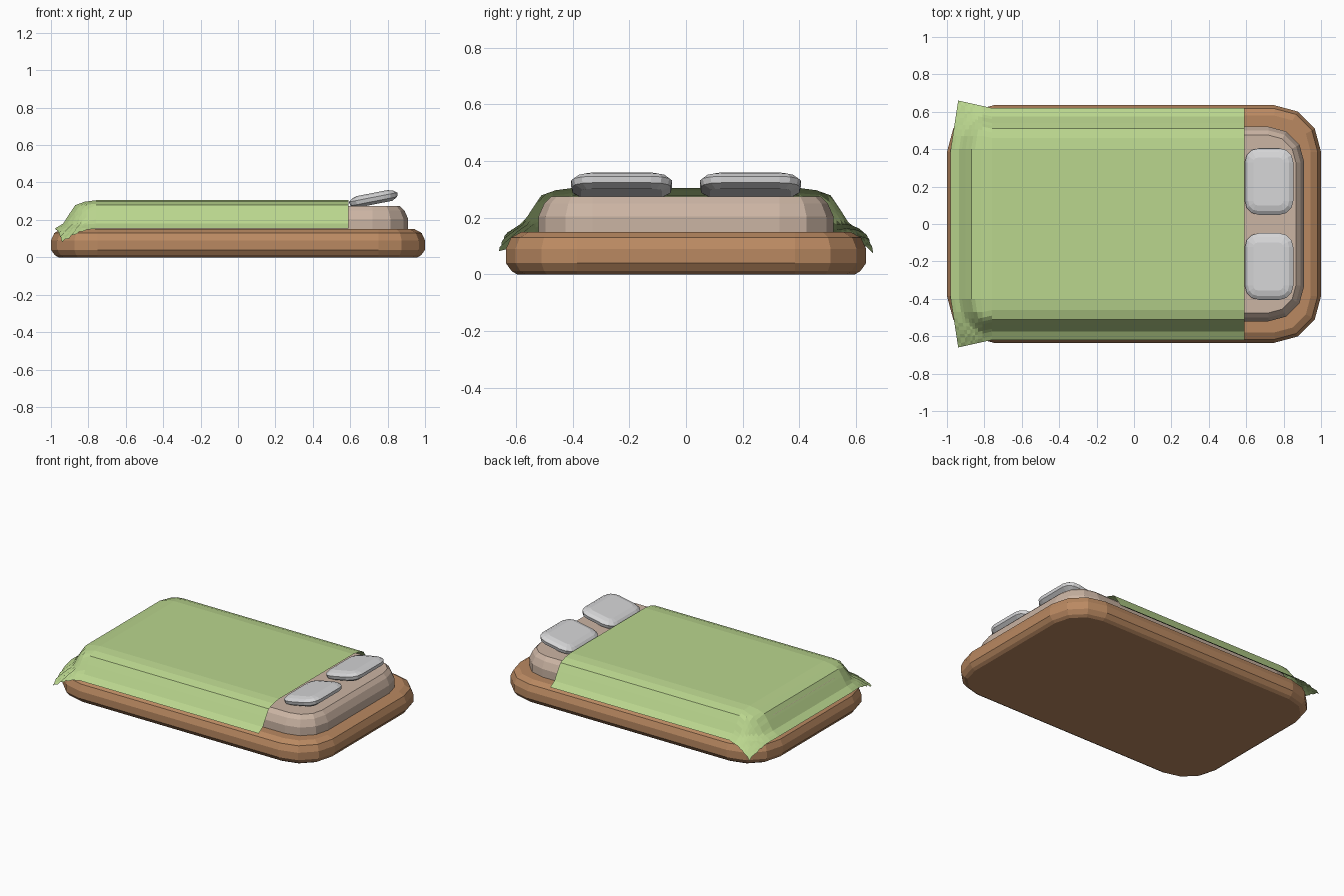
import bpy, bmesh, math

cube = bpy.data.objects.get("Cube")
if cube:
    bpy.data.objects.remove(cube)


def material(name, rgb):
    m = bpy.data.materials.new(name)
    m.use_nodes = True
    m.diffuse_color = (*rgb, 1)
    m.node_tree.nodes["Principled BSDF"].inputs["Base Color"].default_value = (*rgb, 1)
    return m


wood = material("warm wood", (0.49, 0.25, 0.12))
linen = material("beige linen", (0.60, 0.46, 0.37))
cotton = material("white cotton", (0.66, 0.66, 0.67))
cloth = material("green cloth", (0.49, 0.67, 0.27))


def add_object(name, bm, mat):
    bmesh.ops.recalc_face_normals(bm, faces=bm.faces)
    mesh = bpy.data.meshes.new(name)
    bm.to_mesh(mesh)
    bm.free()
    mesh.materials.append(mat)
    ob = bpy.data.objects.new(name, mesh)
    bpy.context.collection.objects.link(ob)
    return ob


def rounded_slab(name, half_x, half_y, radius, profile, mat, steps=3):
    """Stack of rounded rectangles; profile lists (inset, height)."""
    bm = bmesh.new()
    rings = []
    for inset, z in profile:
        ring = []
        r = radius - inset
        for q, (sx, sy) in enumerate([(1, 1), (-1, 1), (-1, -1), (1, -1)]):
            for i in range(steps + 1):
                a = (q + i / steps) * math.pi / 2
                ring.append(bm.verts.new((sx * (half_x - radius) + r * math.cos(a),
                                          sy * (half_y - radius) + r * math.sin(a), z)))
        rings.append(ring)
    n = len(rings[0])
    for low, high in zip(rings, rings[1:]):
        for i in range(n):
            j = (i + 1) % n
            bm.faces.new((low[i], low[j], high[j], high[i]))
    bm.faces.new(rings[0][::-1])
    bm.faces.new(rings[-1])
    return add_object(name, bm, mat)


# Wooden base and mattress
rounded_slab("bed_base", 1.0, 0.635, 0.25,
             [(0.04, 0), (0.02, 0.012), (0, 0.04), (0, 0.09), (0.018, 0.13), (0.055, 0.15)], wood)
rounded_slab("mattress", 0.91, 0.52, 0.19,
             [(0, 0.14), (0, 0.205), (0.02, 0.25), (0.045, 0.275)], linen)

# Tilted pillows
for side, label in ((1, "left"), (-1, "right")):
    pillow = rounded_slab("pillow_" + label, 0.132, 0.178, 0.075,
                          [(0.035, -0.03), (0.005, -0.014), (0, 0.008), (0.02, 0.023), (0.05, 0.031)], cotton)
    pillow.location = (0.724, side * 0.227, 0.313)
    pillow.rotation_euler = (0, math.radians(-11), 0)

# Blanket: height falls with distance from a flat core, corners hang lower
CORE_X, CORE_Y, EDGE, HEAD = -0.76, 0.40, 0.22, 0.59
DROP = [(0, 0.305), (0.06, 0.297), (0.11, 0.279), (0.14, 0.235), (0.175, 0.18),
        (0.22, 0.153), (0.27, 0.115), (0.32, 0.075)]


def height(d):
    for (a, za), (b, zb) in zip(DROP, DROP[1:]):
        if d <= b:
            return za + (zb - za) * (d - a) / (b - a)
    return DROP[-1][1]


offsets = [0, 0.06, 0.09, 0.11, 0.125, 0.14, 0.16, 0.175, 0.2, EDGE]
xs = [CORE_X - o for o in reversed(offsets)] + [HEAD]
ys = [-CORE_Y - o for o in reversed(offsets)] + [CORE_Y + o for o in offsets]
bm = bmesh.new()
grid = []
for i, x in enumerate(xs):
    column = []
    for j, y in enumerate(ys):
        dx, dy = max(0, CORE_X - x), max(0, abs(y) - CORE_Y)
        corner = min(dx, dy) / EDGE
        fold = 0.008 * corner * math.sin(2.4 * i - 2.4 * j)
        z = height(math.hypot(dx, dy)) + fold
        out_y = abs(y) + 0.04 * corner
        column.append(bm.verts.new((x + 0.04 * corner, math.copysign(out_y, y), z)))
    grid.append(column)
for a, b in zip(grid, grid[1:]):
    for j in range(len(ys) - 1):
        bm.faces.new((a[j], b[j], b[j + 1], a[j + 1]))
blanket = add_object("blanket", bm, cloth)
if blanket.data.polygons[0].normal.z < 0:
    blanket.data.flip_normals()
